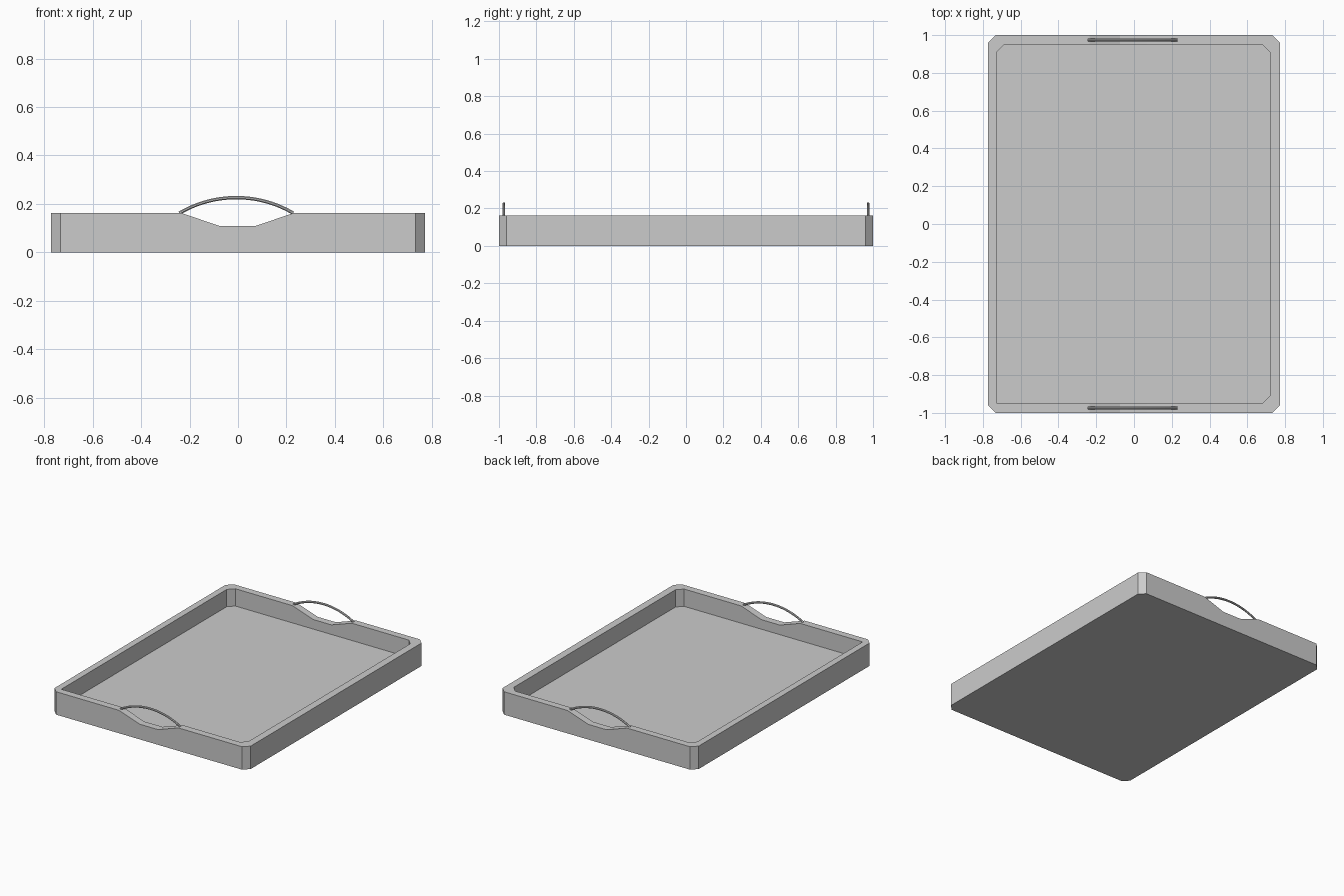
import bpy, bmesh, math
from mathutils import Vector

if "Cube" in bpy.data.objects:
    bpy.data.objects.remove(bpy.data.objects["Cube"])


def prism(name, profile, offset):
    """Extrude a closed 3D profile along an offset vector."""
    bm = bmesh.new()
    face = bm.faces.new([bm.verts.new(p) for p in profile])
    new = bmesh.ops.extrude_face_region(bm, geom=[face])["geom"]
    verts = [g for g in new if isinstance(g, bmesh.types.BMVert)]
    bmesh.ops.translate(bm, verts=verts, vec=Vector(offset))
    bmesh.ops.recalc_face_normals(bm, faces=bm.faces[:])
    me = bpy.data.meshes.new(name)
    bm.to_mesh(me)
    bm.free()
    ob = bpy.data.objects.new(name, me)
    bpy.context.collection.objects.link(ob)
    return ob


def outline(x0, x1, y0, y1, c, z, sharp_front_left=False):
    """Rectangle with clipped corners."""
    first = [(x0, y0)] if sharp_front_left else [(x0, y0 + c), (x0 + c, y0)]
    pts = first + [(x1 - c, y0), (x1, y0 + c), (x1, y1 - c), (x1 - c, y1),
                   (x0 + c, y1), (x0, y1 - c)]
    return [(x, y, z) for x, y in pts]


H, FLOOR = 0.163, 0.04

# Tray body, hollowed out and notched at both ends
tray = prism("tray", outline(-0.772, 0.772, -1, 1, 0.04, 0), (0, 0, H))
cavity = prism("cavity_cutter",
               outline(-0.726, 0.719, -0.949, 0.95, 0.04, FLOOR, True), (0, 0, 0.3))
notch = prism("notch_cutter",
              [(x, -1.2, z) for x, z in ((-0.235, H), (-0.074, 0.108), (0.07, 0.108),
                                         (0.231, H), (0.231, 0.3), (-0.235, 0.3))],
              (0, 2.4, 0))
bpy.context.view_layer.objects.active = tray
for cutter in (cavity, notch):
    mod = tray.modifiers.new(cutter.name, "BOOLEAN")
    mod.operation, mod.solver, mod.object = "DIFFERENCE", "EXACT", cutter
    bpy.ops.object.modifier_apply(modifier=mod.name)
    bpy.data.objects.remove(cutter)

# Arched handles
CX, HALF, RISE, BASE, TUBE, SIDES, STEPS = -0.007, 0.235, 0.064, 0.162, 0.0075, 8, 20
R = (HALF ** 2 + RISE ** 2) / (2 * RISE)
SWEEP = math.asin(HALF / R)
for name, y in (("front_handle", -0.974), ("back_handle", 0.974)):
    bm = bmesh.new()
    rings = []
    for i in range(STEPS + 1):
        a = -SWEEP + 2 * SWEEP * i / STEPS
        ring = []
        for j in range(SIDES):
            t = 2 * math.pi * (j + 0.5) / SIDES
            r = R + TUBE * math.cos(t)
            ring.append(bm.verts.new((CX + r * math.sin(a), y + TUBE * math.sin(t),
                                      BASE + RISE - R + r * math.cos(a))))
        rings.append(ring)
    for p, q in zip(rings, rings[1:]):
        for j in range(SIDES):
            k = (j + 1) % SIDES
            bm.faces.new((p[j], p[k], q[k], q[j]))
    bm.faces.new(rings[0])
    bm.faces.new(rings[-1])
    bmesh.ops.recalc_face_normals(bm, faces=bm.faces[:])
    me = bpy.data.meshes.new(name)
    bm.to_mesh(me)
    bm.free()
    bpy.context.collection.objects.link(bpy.data.objects.new(name, me))
